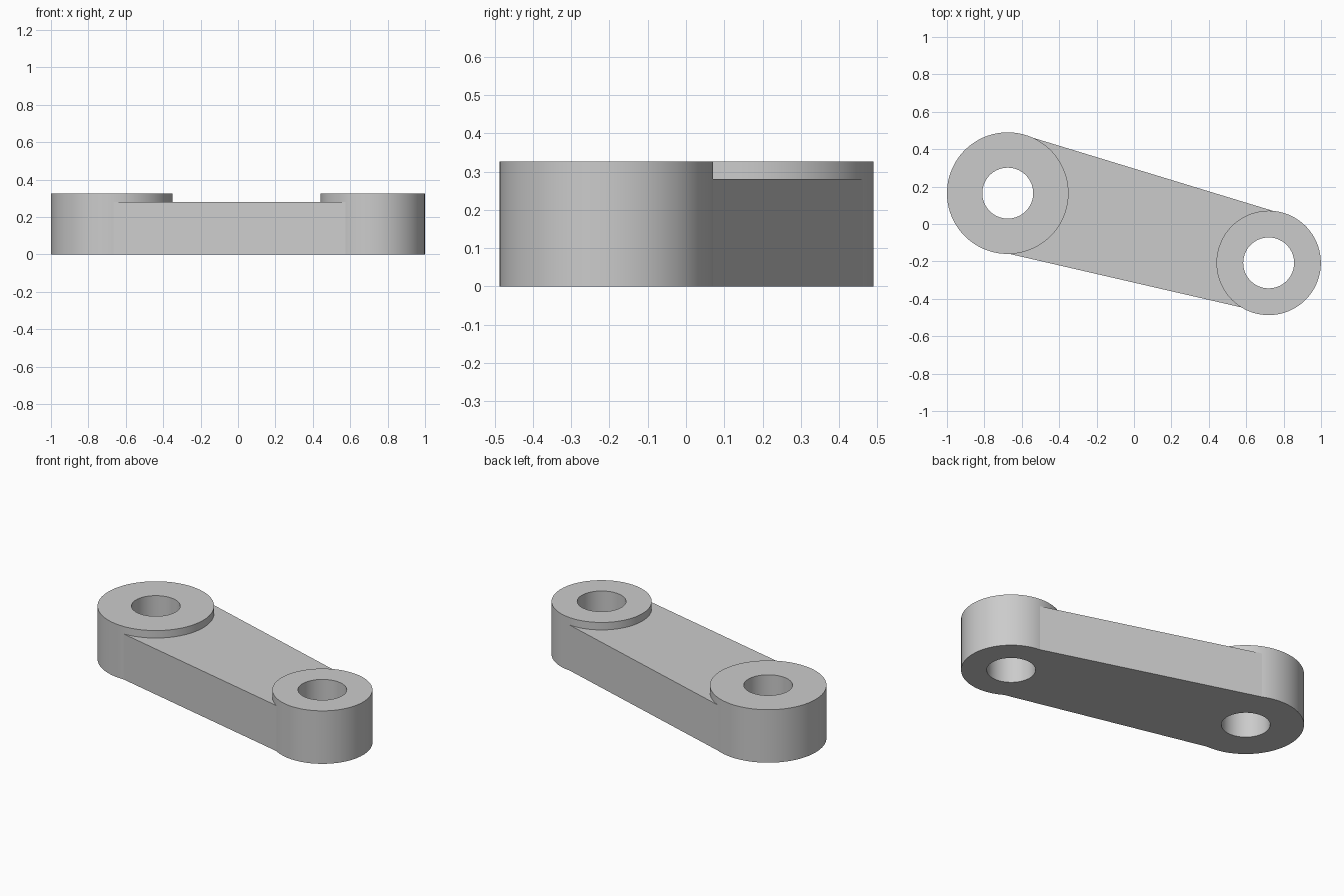
import bpy
import bmesh
from math import cos, sin, tau, radians

cube = bpy.data.objects.get("Cube")
if cube:
    bpy.data.objects.remove(cube, do_unlink=True)

BOSS_TOP, WEB_TOP, BORE = 0.326, 0.28, 0.136
BIG, BIG_R = (-0.675, 0.165), 0.325
SMALL, SMALL_R = (0.72, -0.208), 0.279

grey = bpy.data.materials.new("plain grey")
grey.use_nodes = True
colour = (0.6, 0.6, 0.6, 1)
grey.diffuse_color = colour
grey.node_tree.nodes["Principled BSDF"].inputs["Base Color"].default_value = colour


def circle(center, radius, count=128):
    return [(center[0] + radius * cos(tau * i / count),
             center[1] + radius * sin(tau * i / count)) for i in range(count)]


def extrude(name, outline, bottom, top):
    """Solid prism from a counter-clockwise outline."""
    bm = bmesh.new()
    face = bm.faces.new([bm.verts.new((x, y, bottom)) for x, y in outline])
    new = bmesh.ops.extrude_face_region(bm, geom=[face])["geom"]
    moved = [v for v in new if isinstance(v, bmesh.types.BMVert)]
    bmesh.ops.translate(bm, verts=moved, vec=(0, 0, top - bottom))
    bmesh.ops.recalc_face_normals(bm, faces=bm.faces)
    mesh = bpy.data.meshes.new(name)
    bm.to_mesh(mesh)
    bm.free()
    mesh.materials.append(grey)
    obj = bpy.data.objects.new(name, mesh)
    bpy.context.collection.objects.link(obj)
    return obj


def combine(target, other, operation):
    """Apply a boolean and discard the second solid."""
    bpy.context.view_layer.objects.active = target
    mod = target.modifiers.new("boolean", 'BOOLEAN')
    mod.operation, mod.solver, mod.object = operation, 'EXACT', other
    bpy.ops.object.modifier_apply(modifier=mod.name)
    bpy.data.objects.remove(other, do_unlink=True)


# Tapered web joining the two bosses
web = [(-0.67, -0.159), (0.575, -0.446), (0.75, 0.068), (-0.55, 0.464)]
arm = extrude("link_arm", web, 0, WEB_TOP)

# Raised round bosses fused to the web
for center, radius in ((BIG, BIG_R), (SMALL, SMALL_R)):
    combine(arm, extrude("boss", circle(center, radius), 0, BOSS_TOP), 'UNION')

# Through bores
for center in (BIG, SMALL):
    combine(arm, extrude("bore", circle(center, BORE), -0.1, 0.5), 'DIFFERENCE')

# Smooth round walls, flat web sides and tops
bpy.ops.object.select_all(action='DESELECT')
arm.select_set(True)
bpy.context.view_layer.objects.active = arm
bpy.ops.object.shade_smooth_by_angle(angle=radians(30))
for poly in arm.data.polygons:
    if poly.area > 0.05:
        poly.use_smooth = False
